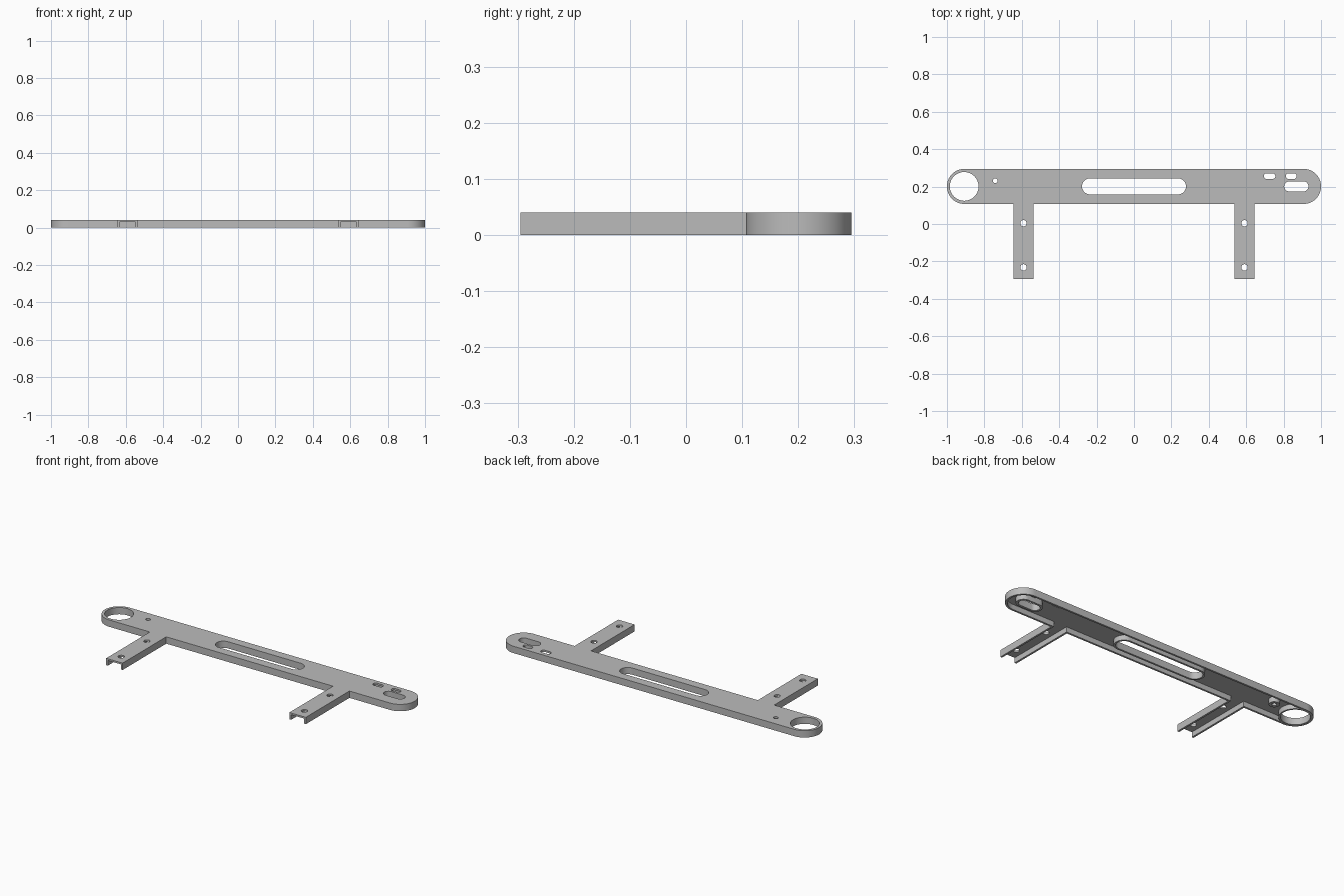
import bpy
import bmesh
from math import sin, cos, pi, radians

cube = bpy.data.objects.get("Cube")
if cube:
    bpy.data.objects.remove(cube, do_unlink=True)

H = 0.04            # overall height
CEIL = 0.03         # underside of the top skin
WALL = 0.011        # rim thickness
BAR_Y, BAR_R = 0.201, 0.094
END_X = 1 - BAR_R
LEG_X, LEG_HALF, LEG_END = 0.591, 0.053, -0.295

grey = bpy.data.materials.new("grey plastic")
grey.use_nodes = True
colour = (0.5, 0.5, 0.5, 1)
grey.diffuse_color = colour
grey.node_tree.nodes["Principled BSDF"].inputs["Base Color"].default_value = colour


def arc(x, y, r, start, end, n):
    return [(x + r * cos(start + (end - start) * i / n),
             y + r * sin(start + (end - start) * i / n)) for i in range(n + 1)]


def slot(x0, x1, y, r, n=16):
    return arc(x1, y, r, -pi / 2, pi / 2, n) + arc(x0, y, r, pi / 2, 3 * pi / 2, n)


def circle(x, y, r, n=32):
    return arc(x, y, r, 0, 2 * pi, n)[:-1]


def frame(inset, leg_end):
    """Bar with two legs, shrunk by inset."""
    r, w = BAR_R - inset, LEG_HALF - inset
    pts = slot(-END_X, END_X, BAR_Y, r, 32)
    for cx in (-LEG_X, LEG_X):
        pts += [(cx - w, BAR_Y - r), (cx - w, leg_end), (cx + w, leg_end), (cx + w, BAR_Y - r)]
    return pts


def prism(name, pts, z0, z1):
    bm = bmesh.new()
    face = bm.faces.new([bm.verts.new((x, y, z0)) for x, y in pts])
    top = bmesh.ops.extrude_face_region(bm, geom=[face])["geom"]
    bmesh.ops.translate(bm, vec=(0, 0, z1 - z0),
                        verts=[v for v in top if isinstance(v, bmesh.types.BMVert)])
    bmesh.ops.recalc_face_normals(bm, faces=bm.faces)
    mesh = bpy.data.meshes.new(name)
    bm.to_mesh(mesh)
    bm.free()
    mesh.materials.append(grey)
    ob = bpy.data.objects.new(name, mesh)
    bpy.context.collection.objects.link(ob)
    return ob


def combine(target, tool, operation):
    tool.hide_render = True
    mod = target.modifiers.new(operation.lower(), "BOOLEAN")
    mod.operation, mod.solver, mod.object = operation, "EXACT", tool
    bpy.context.view_layer.objects.active = target
    bpy.ops.object.modifier_apply(modifier=mod.name)
    bpy.data.objects.remove(tool, do_unlink=True)


# Outer body, hollowed from below with the leg channels open at the ends
body = prism("mounting_bracket", frame(0, LEG_END), 0, H)
combine(body, prism("cavity", frame(WALL, LEG_END - 0.1), -0.1, CEIL), "DIFFERENCE")

# Openings: outline maker, arguments, radius, collar thickness
openings = [
    (circle, (-0.908, BAR_Y), 0.077, 0.010),     # large round opening
    (circle, (-0.742, 0.231), 0.013, 0.016),     # small screw hole
    (slot, (-0.235, 0.235, BAR_Y), 0.043, 0.011),  # long centre slot
    (slot, (0.83, 0.906, BAR_Y), 0.027, 0.013),  # end slot
    (slot, (0.709, 0.741, 0.256), 0.015, 0),     # small slots
    (slot, (0.827, 0.855, 0.256), 0.015, 0),
]
openings += [(circle, (x, y), 0.017, 0) for x in (-LEG_X, LEG_X) for y in (0.004, -0.232)]

# Collars around the openings, then the openings themselves
for make, args, r, collar in openings:
    if collar:
        combine(body, prism("collar", make(*args, r + collar), 0.001, CEIL + 0.005), "UNION")
for make, args, r, collar in openings:
    combine(body, prism("opening", make(*args, r), -0.1, 0.1), "DIFFERENCE")

bpy.ops.object.select_all(action="DESELECT")
body.select_set(True)
bpy.context.view_layer.objects.active = body
bpy.ops.object.shade_smooth_by_angle(angle=radians(30))
